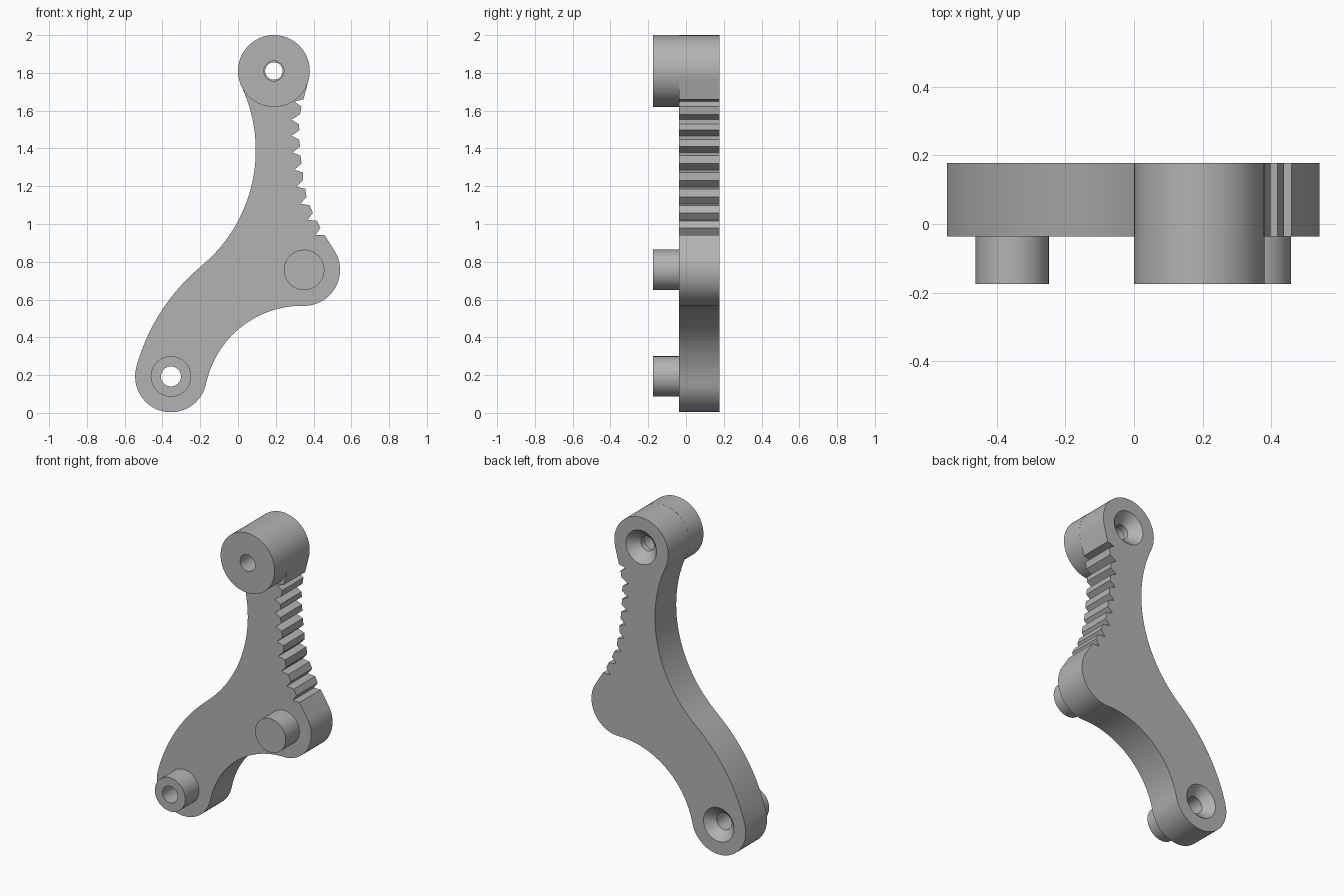
import bpy, bmesh, math

cube = bpy.data.objects.get("Cube")
if cube:
    bpy.data.objects.remove(cube, do_unlink=True)

FRONT, FACE, BACK = -0.175, -0.036, 0.178
TOP, FOOT, ELBOW = (0.19, 1.81), (-0.355, 0.193), (0.35, 0.757)
R_END, R_PEG, R_HOLE = 0.19, 0.107, 0.053

grey = bpy.data.materials.new("plain grey")
grey.use_nodes = True
color = (0.45, 0.45, 0.45, 1)
grey.diffuse_color = color
grey.node_tree.nodes["Principled BSDF"].inputs["Base Color"].default_value = color


def finish(name, bm):
    bmesh.ops.recalc_face_normals(bm, faces=bm.faces)
    mesh = bpy.data.meshes.new(name)
    bm.to_mesh(mesh)
    bm.free()
    mesh.materials.append(grey)
    ob = bpy.data.objects.new(name, mesh)
    bpy.context.collection.objects.link(ob)
    return ob


def lathe(name, center, profile, n=64):
    """Capped solid turned around the y axis from (radius, y) pairs."""
    bm = bmesh.new()
    rings = [[bm.verts.new((center[0] + r * math.cos(math.tau * i / n), y,
                            center[1] + r * math.sin(math.tau * i / n)))
              for i in range(n)] for r, y in profile]
    for a, b in zip(rings, rings[1:]):
        for i in range(n):
            j = (i + 1) % n
            bm.faces.new((a[i], a[j], b[j], b[i]))
    bm.faces.new(rings[0])
    bm.faces.new(rings[-1])
    return finish(name, bm)


def arc(c, start, end, turn, n=32):
    """Arc about c from start to end; turn is 1 anticlockwise, -1 clockwise."""
    a = math.atan2(start[1] - c[1], start[0] - c[0])
    b = math.atan2(end[1] - c[1], end[0] - c[0])
    sweep = turn * ((turn * (b - a)) % math.tau)
    r = math.dist(c, start)
    return [(c[0] + r * math.cos(a + sweep * i / n),
             c[1] + r * math.sin(a + sweep * i / n)) for i in range(n + 1)]


def mix(a, b, t):
    return a[0] + (b[0] - a[0]) * t, a[1] + (b[1] - a[1]) * t


# Ratchet teeth, from the lowest root to the highest
roots = [(0.41, 0.942), (0.368, 1.022), (0.331, 1.107), (0.31, 1.197),
         (0.299, 1.287), (0.289, 1.379), (0.283, 1.467), (0.283, 1.552),
         (0.299, 1.648)]
teeth = [roots[0]]
for i, (low, high) in enumerate(zip(roots, roots[1:])):
    t = i / 7
    dx, dz = mix((0.026, 0.038), (0.045, 0.028), t)
    ux, uz = mix((0.05, -0.005), (0.037, -0.026), t)
    teeth += [(low[0] + dx, low[1] + dz), (high[0] + ux, high[1] + uz), high]

# Lever outline, anticlockwise from the foot
foot_a, foot_b = (-0.538, 0.243), (-0.169, 0.154)
elbow_a, elbow_b = (0.34, 0.567), (0.513, 0.855)
top_a, top_b, waist = (0.374, 1.765), (0.018, 1.729), (-0.193, 0.778)
outline = arc(FOOT, foot_a, foot_b, 1)
outline += arc((0.34, 0.047), foot_b, elbow_a, -1)[1:]
outline += arc(ELBOW, elbow_a, elbow_b, 1)[1:]
outline += [(0.458, 0.942)] + teeth + [(0.347, 1.66)]
outline += arc(TOP, top_a, top_b, 1, 48)
outline += arc((-0.7, 1.39), top_b, waist, -1)[1:]
outline += arc((0.481, -0.036), waist, foot_a, 1)[1:-1]

bm = bmesh.new()
face = bm.faces.new([bm.verts.new((x, FACE, z)) for x, z in outline])
move = bmesh.ops.extrude_face_region(bm, geom=[face])["geom"]
bmesh.ops.translate(bm, vec=(0, BACK - FACE, 0),
                    verts=[v for v in move if isinstance(v, bmesh.types.BMVert)])
lever_plate = finish("lever_plate", bm)

# Front bosses and solid peg
top_boss = lathe("top_boss", TOP, [(R_END, FRONT), (R_END, FACE)])
foot_boss = lathe("foot_boss", FOOT, [(R_PEG, FRONT), (R_PEG, FACE)])
elbow_peg = lathe("elbow_peg", ELBOW, [(R_PEG, FRONT), (R_PEG, FACE)])

# Through holes, countersunk from the back
sink = BACK + 0.02
top_cut = lathe("top_hole_cutter", TOP, [
    (R_HOLE, FRONT - 0.02), (R_HOLE, 0.08), (0.046, 0.08), (0.046, 0.116),
    (R_PEG + 0.02, sink)])
foot_cut = lathe("foot_hole_cutter", FOOT, [
    (R_HOLE, FRONT - 0.02), (R_HOLE, 0.123), (R_PEG + 0.02, sink)])

for ob, cutters in ((lever_plate, (top_cut, foot_cut)),
                    (top_boss, (top_cut,)), (foot_boss, (foot_cut,))):
    bpy.context.view_layer.objects.active = ob
    for cutter in cutters:
        mod = ob.modifiers.new("hole", 'BOOLEAN')
        mod.operation, mod.solver, mod.object = 'DIFFERENCE', 'EXACT', cutter
        bpy.ops.object.modifier_apply(modifier=mod.name)

for cutter in (top_cut, foot_cut):
    bpy.data.objects.remove(cutter, do_unlink=True)

# Smooth the round walls, keep the edges crisp
bpy.ops.object.select_all(action='DESELECT')
for ob in (lever_plate, top_boss, foot_boss, elbow_peg):
    ob.select_set(True)
bpy.context.view_layer.objects.active = lever_plate
bpy.ops.object.shade_smooth_by_angle(angle=math.radians(25))
